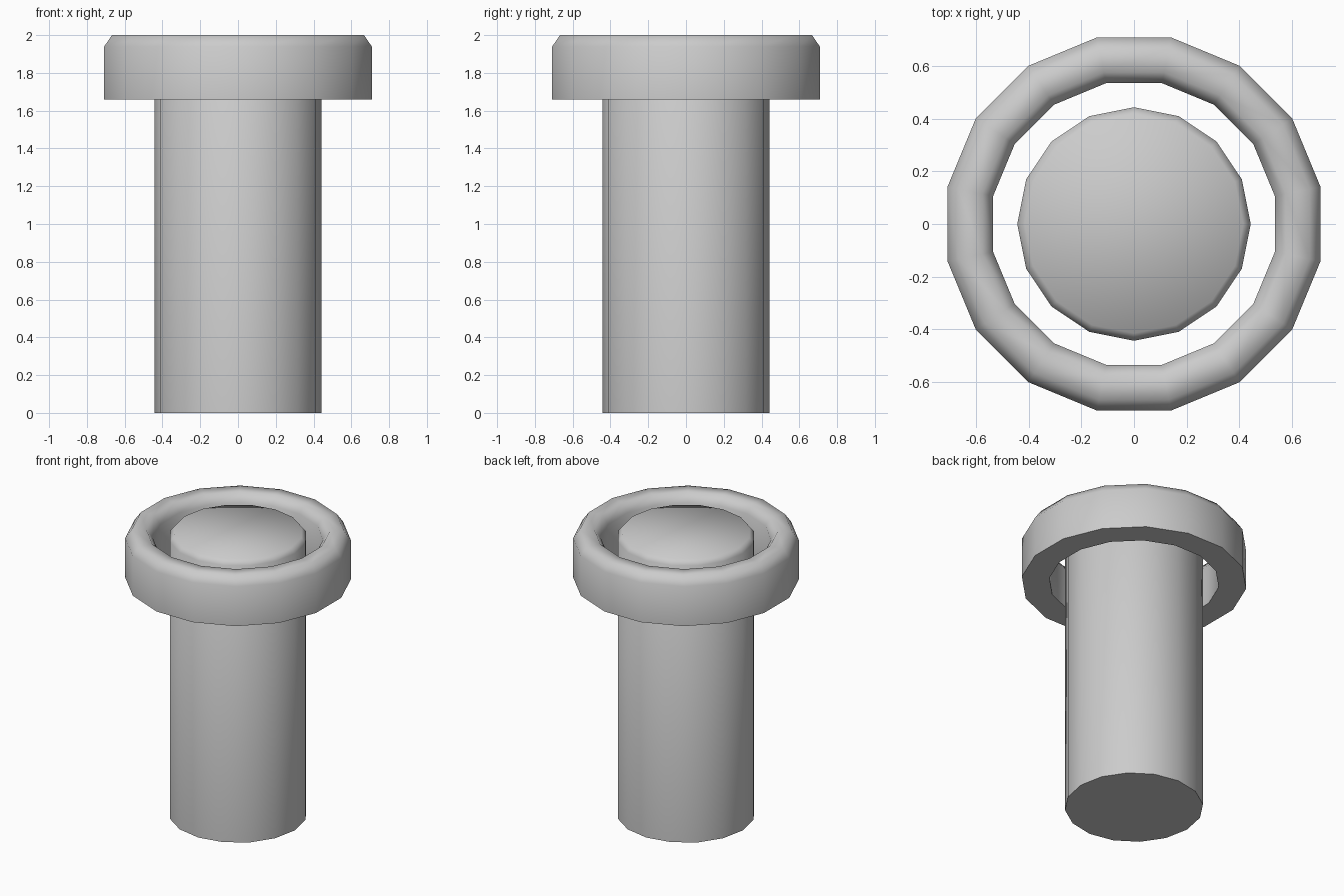
import bpy, bmesh, math

if "Cube" in bpy.data.objects:
    bpy.data.objects.remove(bpy.data.objects["Cube"])


def lathe(name, profile, sides, offset, closed):
    """Revolve an (r, z) profile; open profiles get flat end caps."""
    bm = bmesh.new()
    rings = []
    for r, z in profile:
        ring = []
        for i in range(sides):
            a = offset + 2 * math.pi * i / sides
            ring.append(bm.verts.new((r * math.cos(a), r * math.sin(a), z)))
        rings.append(ring)
    pairs = list(zip(rings, rings[1:]))
    if closed:
        pairs.append((rings[-1], rings[0]))
    for lo, hi in pairs:
        for i in range(sides):
            j = (i + 1) % sides
            bm.faces.new((lo[i], lo[j], hi[j], hi[i]))
    if not closed:
        bm.faces.new(rings[0])
        bm.faces.new(rings[-1])
    bmesh.ops.recalc_face_normals(bm, faces=bm.faces)
    mesh = bpy.data.meshes.new(name)
    bm.to_mesh(mesh)
    bm.free()
    obj = bpy.data.objects.new(name, mesh)
    bpy.context.collection.objects.link(obj)
    bpy.ops.object.select_all(action='DESELECT')
    obj.select_set(True)
    bpy.context.view_layer.objects.active = obj
    bpy.ops.object.shade_smooth_by_angle(angle=math.radians(65))
    return obj


# Solid column with a softened top edge
lathe("column", [(0.443, 0), (0.443, 1.955), (0.415, 1.99)], 16, 0, False)

# Floating collar: flat underside, chamfered rim inside and out
lathe("collar_ring",
      [(0.545, 1.66), (0.722, 1.66), (0.722, 1.94),
       (0.68, 2.0), (0.587, 2.0), (0.545, 1.94)],
      16, math.pi / 16, True)
